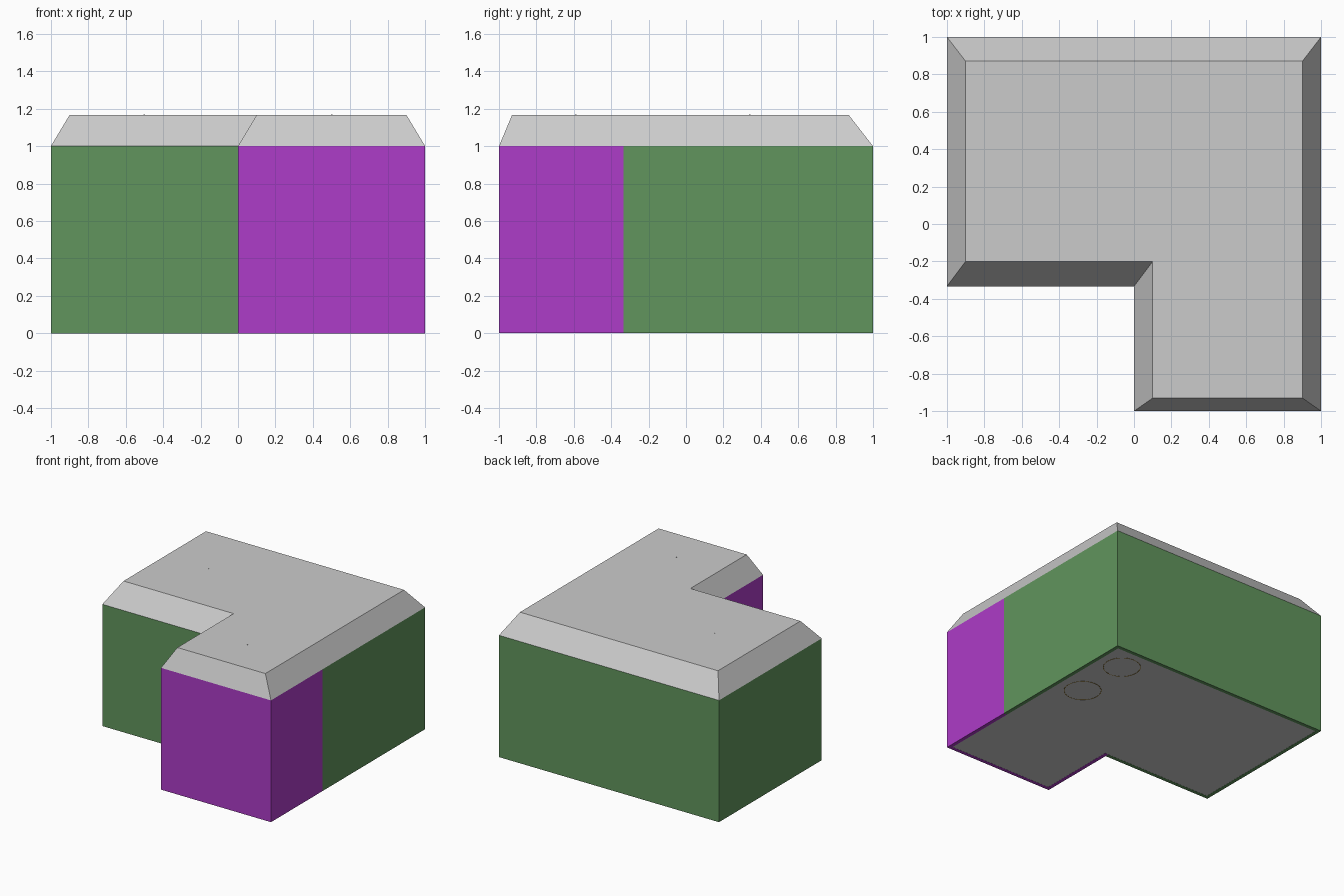
import bpy
import bmesh

if "Cube" in bpy.data.objects:
    bpy.data.objects.remove(bpy.data.objects["Cube"])


def material(name, rgb):
    m = bpy.data.materials.new(name)
    m.diffuse_color = (*rgb, 1)
    m.use_nodes = True
    m.node_tree.nodes["Principled BSDF"].inputs["Base Color"].default_value = m.diffuse_color
    return m


GREEN = material("green_paint", (0.12, 0.30, 0.11))
PURPLE = material("purple_paint", (0.42, 0.045, 0.58))
BRASS = material("brass", (0.30, 0.18, 0.02))

SPLIT = -0.333   # line where the main room meets the front room
T = 0.03         # wall thickness


def loft(name, lower, upper, z0, z1, mat=None):
    """Closed solid between two matching outlines."""
    bm = bmesh.new()
    a = [bm.verts.new((x, y, z0)) for x, y in lower]
    b = [bm.verts.new((x, y, z1)) for x, y in upper]
    n = len(a)
    bm.faces.new(a[::-1])
    bm.faces.new(b)
    for i in range(n):
        j = (i + 1) % n
        bm.faces.new((a[i], a[j], b[j], b[i]))
    mesh = bpy.data.meshes.new(name)
    bm.to_mesh(mesh)
    bm.free()
    obj = bpy.data.objects.new(name, mesh)
    bpy.context.collection.objects.link(obj)
    if mat:
        mesh.materials.append(mat)
    return obj


def wall(name, x0, x1, y0, y1, mat):
    rect = [(x0, y0), (x1, y0), (x1, y1), (x0, y1)]
    return loft(name, rect, rect, 0, 1, mat)


# L-shaped plan and the smaller flat top of the hipped roof
plan = [(-1, SPLIT), (0, SPLIT), (0, -1), (1, -1), (1, 1), (-1, 1)]
deck = [(-0.9, -0.2), (0.1, -0.2), (0.1, -0.93),
        (0.9, -0.93), (0.9, 0.87), (-0.9, 0.87)]
loft("roof", plan, deck, 1.0, 1.167)

# Floor slab just inside the walls
inner = [(-1 + T, SPLIT + T), (T, SPLIT + T), (T, -1 + T),
         (1 - T, -1 + T), (1 - T, 1 - T), (-1 + T, 1 - T)]
loft("floor", inner, inner, 0.001, 0.02)

# Green walls of the main room
wall("main_front_wall", -1, 0, SPLIT, SPLIT + T, GREEN)
wall("main_left_wall", -1, -1 + T, SPLIT + T, 1 - T, GREEN)
wall("main_back_wall", -1, 1, 1 - T, 1, GREEN)
wall("main_right_wall", 1 - T, 1, SPLIT, 1 - T, GREEN)

# Purple walls of the front room
wall("porch_front_wall", 0, 1, -1, -1 + T, PURPLE)
wall("porch_left_wall", 0, T, -1 + T, SPLIT + T, PURPLE)
wall("porch_right_wall", 1 - T, 1, -1 + T, SPLIT, PURPLE)

# Thin hoops just showing through the floor
for i, y in enumerate((0.31, 0.77)):
    bpy.ops.mesh.primitive_torus_add(major_radius=0.14, minor_radius=0.004,
                                     major_segments=32, minor_segments=6,
                                     location=(0.765, y, 0.0036))
    hoop = bpy.context.object
    hoop.name = f"floor_hoop_{i + 1}"
    hoop.data.materials.append(BRASS)

# Ceiling lamp cords whose tips touch the roof deck
for i, (x, y) in enumerate(((-0.5, 0.34), (0.5, -0.59))):
    bpy.ops.mesh.primitive_cylinder_add(vertices=8, radius=0.004, depth=0.27,
                                        location=(x, y, 1.035))
    bpy.context.object.name = f"lamp_cord_{i + 1}"
